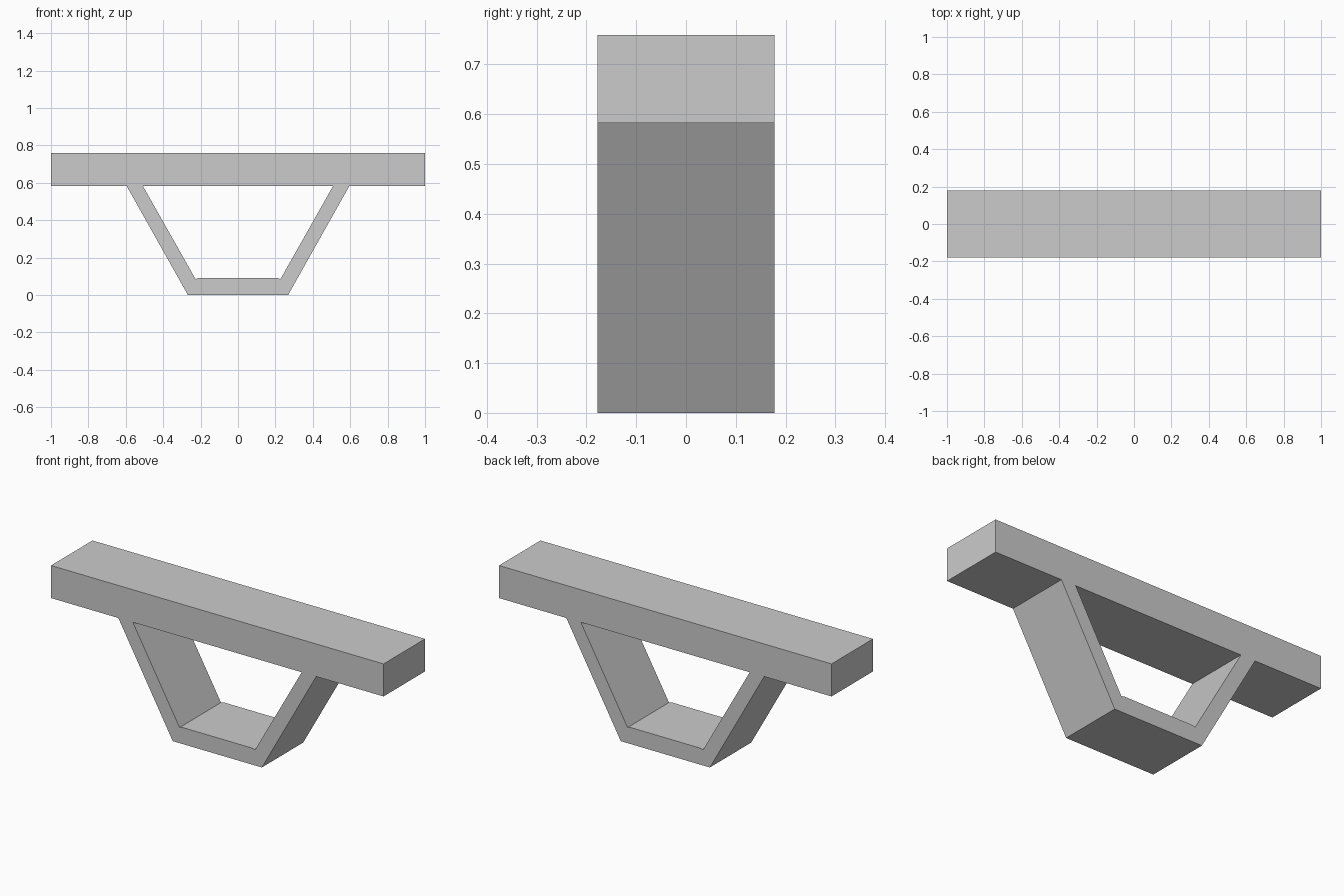
import bpy
import bmesh

cube = bpy.data.objects.get("Cube")
if cube:
    bpy.data.objects.remove(cube, do_unlink=True)

HALF_DEPTH = 0.178
TOP, BEAM_BASE = 0.759, 0.582

# Plain grey material
grey = bpy.data.materials.new("plain grey")
grey.use_nodes = True
colour = (0.6, 0.6, 0.6, 1)
grey.diffuse_color = colour
grey.node_tree.nodes["Principled BSDF"].inputs["Base Color"].default_value = colour

# Half profile, split into top beam, sloping leg and base
leg_outer, leg_inner = (0.595, BEAM_BASE), (0.508, BEAM_BASE)
foot_outer, foot_inner = (0.268, 0), (0.227, 0.085)
beam = [(0, TOP), (1, TOP), (1, BEAM_BASE), leg_outer, leg_inner, (0, BEAM_BASE)]
leg = [leg_inner, leg_outer, foot_outer, foot_inner]
base = [foot_inner, foot_outer, (0, 0), (0, 0.09), (0.211, 0.09)]

# Mirrored front face, welded into one continuous frame
bm = bmesh.new()
for side in (1, -1):
    for part in (beam, leg, base):
        points = part[::side]
        bm.faces.new([bm.verts.new((side * x, -HALF_DEPTH, z)) for x, z in points])
bmesh.ops.remove_doubles(bm, verts=bm.verts[:], dist=0.0001)

# Extrude the frame to its full depth
result = bmesh.ops.extrude_face_region(bm, geom=bm.faces[:], use_keep_orig=True)
moved = [v for v in result["geom"] if isinstance(v, bmesh.types.BMVert)]
bmesh.ops.translate(bm, verts=moved, vec=(0, 2 * HALF_DEPTH, 0))
bmesh.ops.recalc_face_normals(bm, faces=bm.faces[:])

mesh = bpy.data.meshes.new("trapezoid_frame")
bm.to_mesh(mesh)
bm.free()
mesh.materials.append(grey)
frame = bpy.data.objects.new("trapezoid_frame", mesh)
bpy.context.collection.objects.link(frame)
